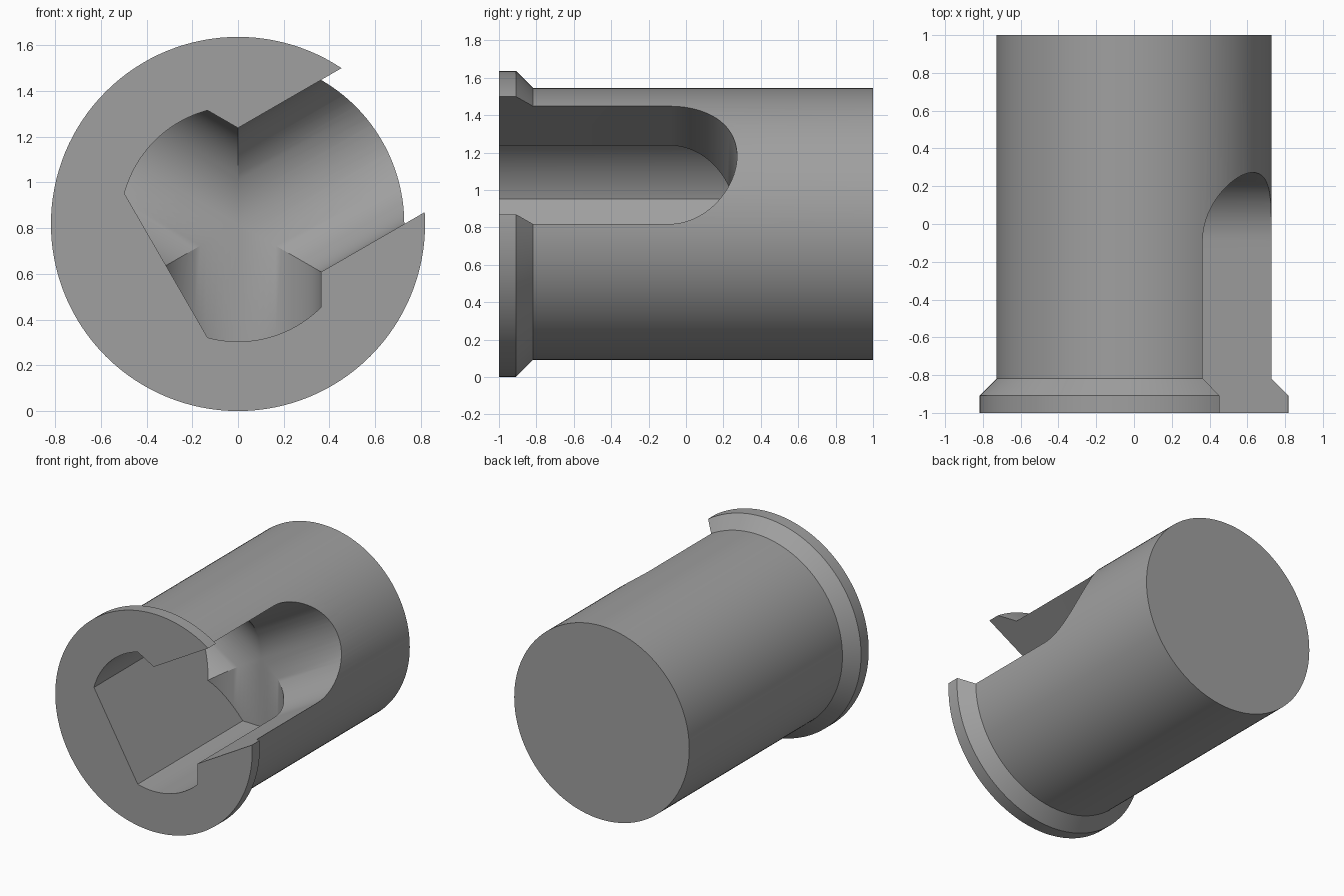
import bpy, bmesh, math
from mathutils import Vector

if "Cube" in bpy.data.objects:
    bpy.data.objects.remove(bpy.data.objects["Cube"])

U = 1 / 11                      # module size
CZ = 9 * U                      # height of the barrel axis
HALF = 4 * U                    # half width of each slot
SLOT_Y = -U                     # centre of the rounded slot ends
POCKET_R = HALF * math.sqrt(2)  # radius of the inner pocket
SEG, COLS = 128, 40


def to_object(bm, name):
    bmesh.ops.recalc_face_normals(bm, faces=bm.faces)
    mesh = bpy.data.meshes.new(name)
    bm.to_mesh(mesh)
    bm.free()
    ob = bpy.data.objects.new(name, mesh)
    bpy.context.collection.objects.link(ob)
    return ob


def radial(angle, s, t, y):
    """Point s along the arm direction and t across it."""
    c, n = math.cos(angle), math.sin(angle)
    return Vector((s * c - t * n, y, CZ + s * n + t * c))


# Flanged barrel: rings of a turned profile, closed at both ends
bm = bmesh.new()
rings = []
for r, y in ((9 * U, -1), (9 * U, -10 * U), (8 * U, -9 * U), (8 * U, 1)):
    rings.append([bm.verts.new(radial(2 * math.pi * i / SEG, r, 0, y))
                  for i in range(SEG)])
for a, b in zip(rings, rings[1:]):
    for i in range(SEG):
        j = (i + 1) % SEG
        bm.faces.new((a[i], a[j], b[j], b[i]))
bm.faces.new(rings[0])
bm.faces.new(rings[-1])
barrel = to_object(bm, "flanged_barrel")

# Three-armed cavity: round-ended slots meeting on the axis, one open outward
bm = bmesh.new()
for degrees in (30, 150, 270):
    ang = math.radians(degrees)
    cols = []
    for i in range(COLS + 1):
        t = -HALF * math.cos(math.pi * i / COLS)
        if i == COLS // 2:
            t = 0.0
        inner = abs(t) / math.sqrt(3)
        outer = 1.2 if degrees == 30 else math.sqrt(POCKET_R ** 2 - t * t)
        top = SLOT_Y + math.sqrt(max(0, HALF ** 2 - t * t))
        cols.append([bm.verts.new(radial(ang, s, t, y)) for s, y in
                     ((inner, -1.1), (outer, -1.1), (outer, top), (inner, top))])
    for a, b in zip(cols, cols[1:]):
        for k in range(3):      # bottom, outer end, rounded end
            bm.faces.new((a[k], a[k + 1], b[k + 1], b[k]))
    bm.faces.new(cols[0])       # side walls
    bm.faces.new(cols[-1])
bmesh.ops.remove_doubles(bm, verts=bm.verts, dist=1e-5)

# Flat wall opposite the open slot
away = radial(math.radians(210), 1, 0, 0) - Vector((0, 0, CZ))
cut = bmesh.ops.bisect_plane(
    bm, geom=bm.verts[:] + bm.edges[:] + bm.faces[:], dist=1e-6,
    plane_co=radial(math.radians(210), HALF, 0, 0), plane_no=away,
    clear_outer=True)
rim = [e for e in bm.edges if e.is_boundary]
bmesh.ops.edgeloop_fill(bm, edges=rim)
cutter = to_object(bm, "cavity_cutter")
cutter.hide_render = True

# Cut the cavity and keep the result as plain mesh
mod = barrel.modifiers.new("cavity", 'BOOLEAN')
mod.operation = 'DIFFERENCE'
mod.solver = 'EXACT'
mod.object = cutter
bpy.context.view_layer.objects.active = barrel
barrel.select_set(True)
bpy.ops.object.modifier_apply(modifier=mod.name)
bpy.data.objects.remove(cutter)

# Single grey finish
grey = bpy.data.materials.new("plain_grey")
grey.diffuse_color = (0.35, 0.35, 0.35, 1)
grey.use_nodes = True
grey.node_tree.nodes["Principled BSDF"].inputs["Base Color"].default_value = grey.diffuse_color
barrel.data.materials.clear()
barrel.data.materials.append(grey)
bpy.ops.object.shade_smooth_by_angle(angle=math.radians(25))
